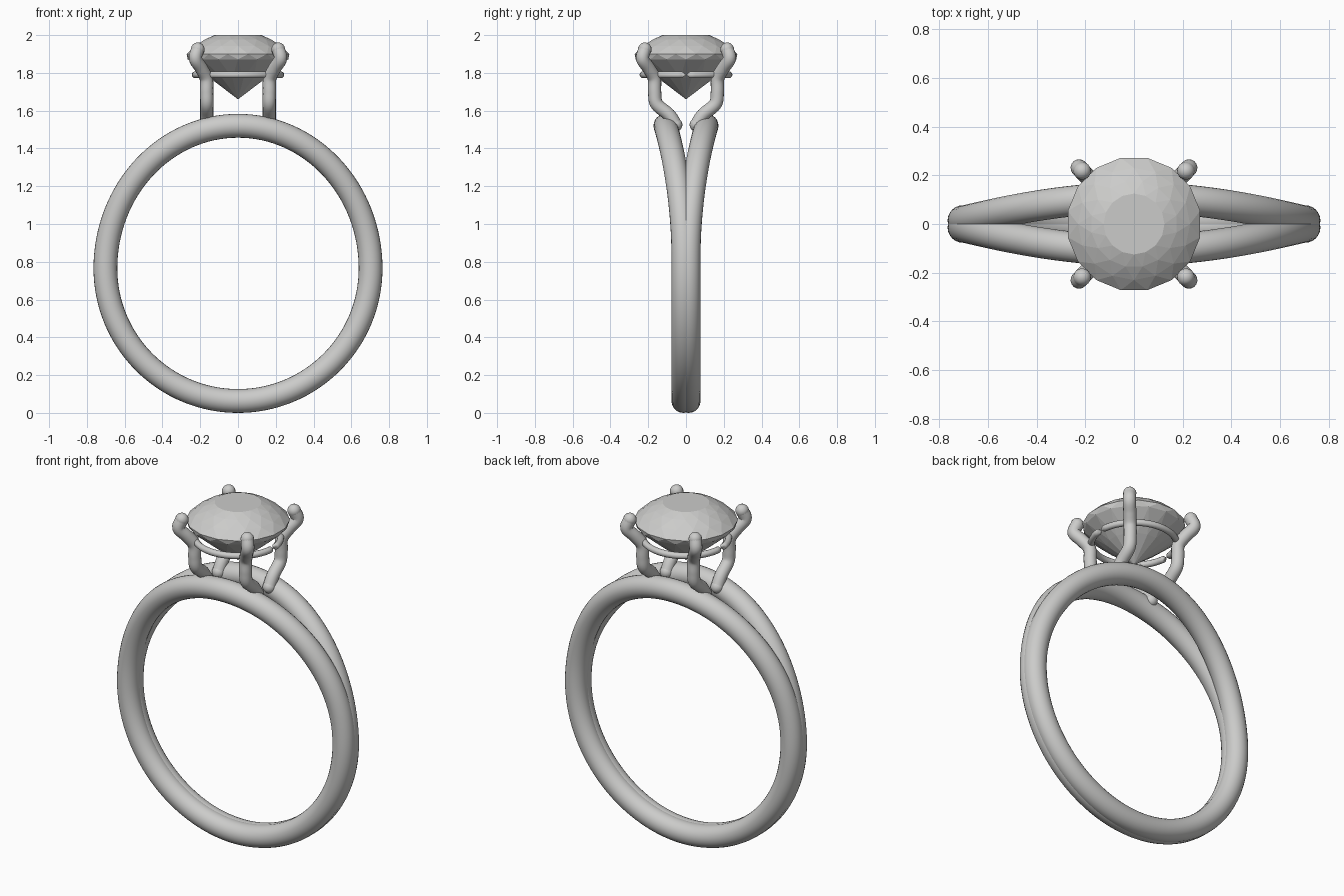
import bpy, bmesh
from math import sin, cos, pi, radians
from mathutils import Vector

cube = bpy.data.objects.get("Cube")
if cube:
    bpy.data.objects.remove(cube)

metal = bpy.data.materials.new("light grey")
metal.use_nodes = True
GREY = (0.6, 0.6, 0.59, 1)
metal.diffuse_color = GREY
metal.node_tree.nodes["Principled BSDF"].inputs["Base Color"].default_value = GREY


def add_mesh(name, bm, smooth):
    mesh = bpy.data.meshes.new(name)
    bmesh.ops.recalc_face_normals(bm, faces=bm.faces)
    for f in bm.faces:
        f.smooth = smooth
    bm.to_mesh(mesh)
    bm.free()
    mesh.materials.append(metal)
    obj = bpy.data.objects.new(name, mesh)
    bpy.context.collection.objects.link(obj)
    return obj


def tube(name, points, radius, closed=False, sides=20):
    """Sweep a circle along a path; open ends are finished with balls."""
    pts = [Vector(p) for p in points]
    n = len(pts)
    bm = bmesh.new()
    rings, side = [], None
    for i, p in enumerate(pts):
        a = pts[(i - 1) % n] if closed or i else p
        b = pts[(i + 1) % n] if closed or i < n - 1 else p
        t = (b - a).normalized()
        ref = side or Vector((0, 1, 0) if abs(t.y) < 0.8 else (1, 0, 0))
        side = (ref - t * ref.dot(t)).normalized()
        if closed:
            side = (Vector((0, 1, 0)) - t * t.y).normalized()
        up = t.cross(side)
        rings.append([bm.verts.new(p + radius * (side * cos(2 * pi * k / sides)
                                                 + up * sin(2 * pi * k / sides)))
                      for k in range(sides)])
    for i in range(n if closed else n - 1):
        r, s = rings[i], rings[(i + 1) % n]
        for k in range(sides):
            j = (k + 1) % sides
            bm.faces.new((r[k], r[j], s[j], s[k]))
    if not closed:
        for p in (pts[0], pts[-1]):
            ball = bmesh.ops.create_uvsphere(bm, u_segments=sides, v_segments=12, radius=radius * 1.03)
            bmesh.ops.translate(bm, verts=ball["verts"], vec=p)
    return add_mesh(name, bm, True)


def smooth_path(points, steps=6):
    """Catmull-Rom interpolation through a few control points."""
    p = [Vector(q) for q in points]
    p = [2 * p[0] - p[1]] + p + [2 * p[-1] - p[-2]]
    out = []
    for i in range(1, len(p) - 2):
        a, b, c, d = p[i - 1:i + 3]
        for s in range(steps):
            t = s / steps
            out.append(0.5 * (2 * b + (c - a) * t + (2 * a - 5 * b + 4 * c - d) * t ** 2
                              + (3 * b - a - 3 * c + d) * t ** 3))
    return out + [p[-2]]


# Split band: two tubes merged below and spreading apart toward the top
def band_point(k, sign, count=128):
    a = 2 * pi * k / count
    rise = sin(a)
    angle = 90 - abs((a * 180 / pi - 90 + 180) % 360 - 180)
    u = min(max((angle - 5) / 85, 0), 1)
    spread = 0.014 + 0.095 * u * u * (3 - 2 * u)
    return (0.702 * cos(a), sign * spread, 0.765 + rise * (0.755 if rise > 0 else 0.702))


for label, sign in (("front_band", -1), ("back_band", 1)):
    tube(label, [band_point(k, sign) for k in range(128)], 0.063, closed=True, sides=24)

# Four prongs, each curling under to the band and gripping the stone
PRONG = [(0.165, 0.055, 1.525), (0.165, 0.09, 1.578), (0.165, 0.155, 1.635), (0.166, 0.166, 1.70),
         (0.168, 0.168, 1.77), (0.195, 0.198, 1.825), (0.225, 0.23, 1.875), (0.213, 0.218, 1.925)]
for xs, xn in ((1, "left"), (-1, "right")):
    for ys, yn in ((-1, "front"), (1, "back")):
        tube(f"{yn}_{xn}_prong", smooth_path([(x * xs, y * ys, z) for x, y, z in PRONG]), 0.035, sides=16)

# Thin ring joining the prongs
tube("gallery_ring", [(0.228 * cos(k * pi / 32), 0.228 * sin(k * pi / 32), 1.79) for k in range(64)],
     0.018, closed=True, sides=12)

# Faceted stone: staggered sixteen-sided rings from the table to the point
bm = bmesh.new()
N = 16
levels = [(0.125, 2.0), (0.178, 1.977), (0.23, 1.943), (0.277, 1.9),
          (0.266, 1.872), (0.15, 1.772)]
rings = []
for i, (r, z) in enumerate(levels):
    shift = 0.5 if i % 2 else 0
    rings.append([bm.verts.new((r * cos((k + shift) * 2 * pi / N), r * sin((k + shift) * 2 * pi / N), z))
                  for k in range(N)])
bm.faces.new(rings[0])
for i in range(len(rings) - 1):
    r, s = rings[i], rings[i + 1]
    off = i % 2
    for k in range(N):
        j = (k + 1) % N
        bm.faces.new((r[k], r[j], s[j if off else k]))
        bm.faces.new((s[k], s[j], r[k if off else j]))
tip = bm.verts.new((0, 0, 1.66))
for k in range(N):
    bm.faces.new((rings[-1][k], rings[-1][(k + 1) % N], tip))
add_mesh("stone", bm, False)
